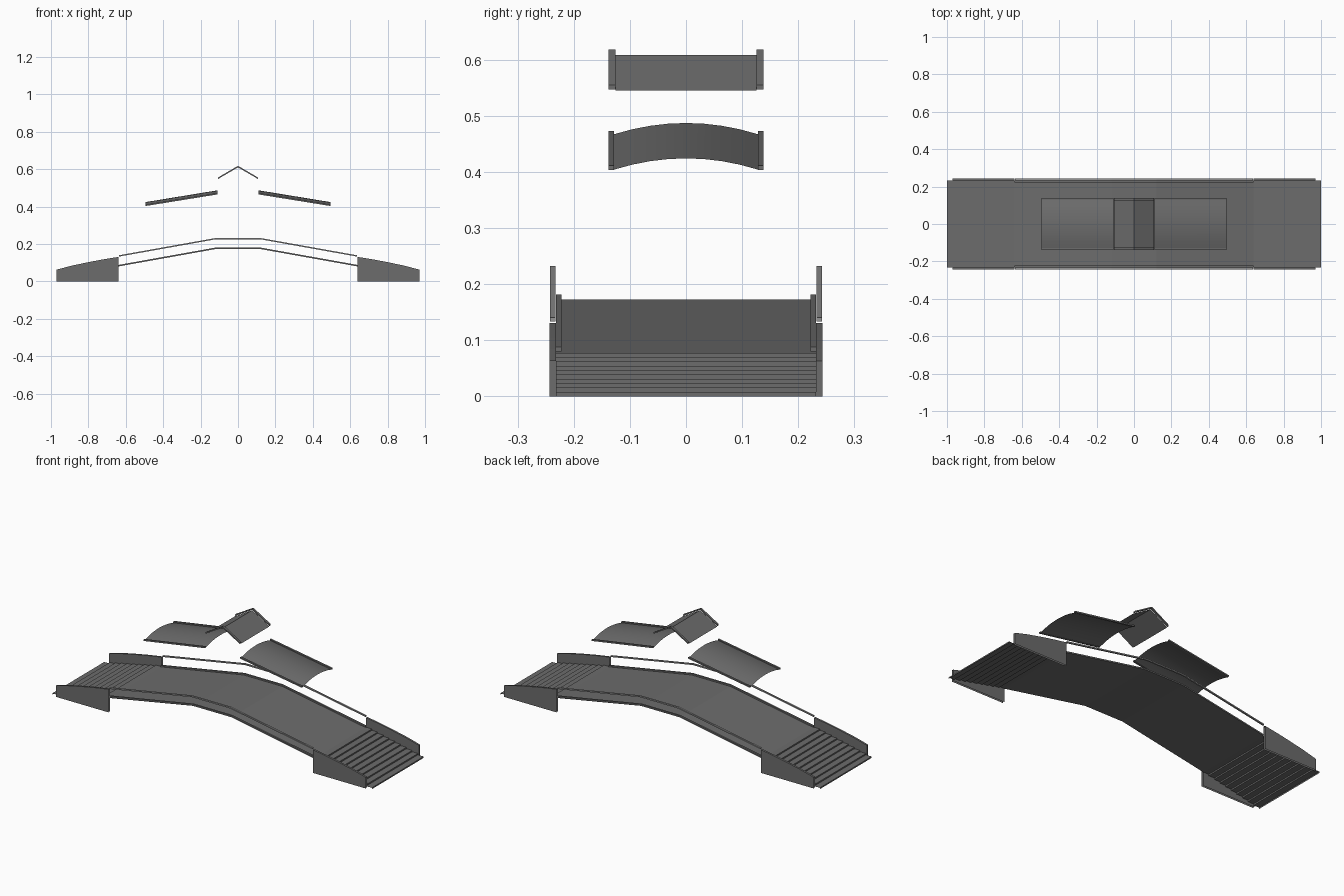
import bpy, bmesh

if "Cube" in bpy.data.objects:
    bpy.data.objects.remove(bpy.data.objects["Cube"])


def material(name, value):
    m = bpy.data.materials.new(name)
    m.diffuse_color = (value, value, value, 1)
    m.use_nodes = True
    m.node_tree.nodes["Principled BSDF"].inputs["Base Color"].default_value = m.diffuse_color
    return m


GREY = material("dark grey", 0.15)
RAIL = material("light grey", 0.30)


def make(name, verts, faces, mat=GREY, smooth=False):
    me = bpy.data.meshes.new(name)
    me.from_pydata(verts, [], faces)
    me.materials.append(mat)
    bm = bmesh.new()
    bm.from_mesh(me)
    bmesh.ops.recalc_face_normals(bm, faces=bm.faces)
    bm.to_mesh(me)
    bm.free()
    for p in me.polygons:
        p.use_smooth = smooth
    ob = bpy.data.objects.new(name, me)
    bpy.context.collection.objects.link(ob)
    return ob


def sheet(name, path, y0, y1):
    """Thin surface: an xz path swept across y."""
    n = len(path)
    verts = [(x, y, z) for y in (y0, y1) for x, z in path]
    make(name, verts, [(i, i + 1, n + i + 1, n + i) for i in range(n - 1)])


def bar(name, path, y0, y1, height, mat=GREY):
    """Rectangular bar following an xz path, path is its underside."""
    verts, faces = [], []
    for x, z in path:
        verts += [(x, y0, z), (x, y1, z), (x, y1, z + height), (x, y0, z + height)]
    for i in range(len(path) - 1):
        a = 4 * i
        for k in range(4):
            faces.append((a + k, a + (k + 1) % 4, a + 4 + (k + 1) % 4, a + 4 + k))
    e = 4 * (len(path) - 1)
    faces += [(3, 2, 1, 0), (e, e + 1, e + 2, e + 3)]
    make(name, verts, faces, mat)


# Bridge deck
sheet("deck", [(-0.64, 0.077), (-0.12, 0.172), (0.12, 0.172), (0.64, 0.077)], -0.232, 0.232)

# Deck curbs and handrails
for side, label in ((-1, "front"), (1, "back")):
    bar(label + "_curb", [(-0.64, 0.080), (-0.12, 0.173), (0.12, 0.173), (0.64, 0.080)],
        side * 0.222, side * 0.232, 0.008)
    bar(label + "_handrail", [(-0.635, 0.133), (-0.12, 0.225), (0.12, 0.225), (0.635, 0.133)],
        side * 0.233, side * 0.242, 0.007, RAIL)

# Stair flights and their side walls
STEPS = 10
for end, label in ((-1, "left"), (1, "right")):
    path = []
    for i in range(STEPS):
        x = 1 - 0.036 * i
        path += [(end * x, 0.0077 * i), (end * x, 0.0077 * (i + 1))]
    path.append((end * 0.64, 0.077))
    sheet(label + "_stairs", path, -0.232, 0.232)

    for side, slabel in ((-1, "front"), (1, "back")):
        top = [(0.64, 0.131), (0.72, 0.118), (0.80, 0.103), (0.89, 0.084), (0.97, 0.063)]
        outline = [(0.64, 0)] + top + [(0.97, 0)]
        n = len(outline)
        verts = [(end * x, side * y, z) for y in (0.232, 0.243) for x, z in outline]
        faces = [tuple(range(n)), tuple(range(n, 2 * n))]
        faces += [(i, i + 1, n + i + 1, n + i) for i in range(1, n - 2)]
        if end == side:  # closed outer end
            faces.append((n - 2, n - 1, 2 * n - 1, 2 * n - 2))
        make(f"{label}_{slabel}_stair_wall", verts, faces)

# Central gable roof with edge trims
gable = [(-0.108, 0.545), (0, 0.608), (0.108, 0.545)]
sheet("gable_roof", gable, -0.126, 0.126)
for side, label in ((-1, "front"), (1, "back")):
    bar(label + "_gable_trim", [(x, z + 0.008 - 0.006) for x, z in gable],
        side * 0.126, side * 0.138, 0.008)

# Arched lower roofs with edge trims
SEG = 8
for end, label in ((-1, "left"), (1, "right")):
    verts = []
    for x, z in ((0.11, 0.487), (0.495, 0.424)):
        for i in range(SEG + 1):
            t = 2 * i / SEG - 1
            verts.append((end * x, 0.128 * t, z - 0.02 * t * t))
    n = SEG + 1
    make(label + "_arched_roof", verts,
         [(i, i + 1, n + i + 1, n + i) for i in range(SEG)], smooth=True)
    for side, slabel in ((-1, "front"), (1, "back")):
        bar(f"{label}_{slabel}_roof_trim", [(end * 0.11, 0.465), (end * 0.495, 0.403)],
            side * 0.128, side * 0.138, 0.008)
